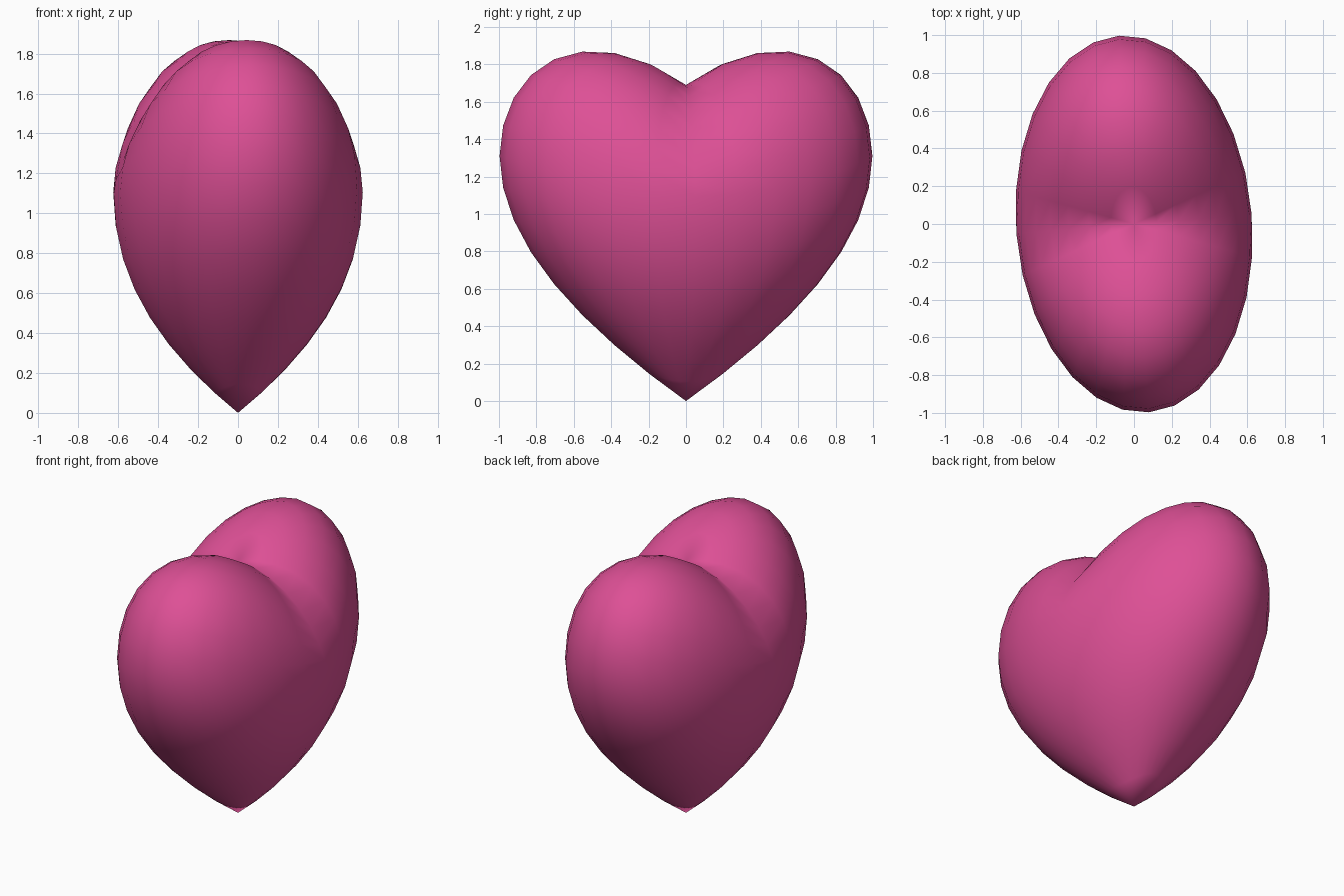
import bpy, bmesh, math

if "Cube" in bpy.data.objects:
    bpy.data.objects.remove(bpy.data.objects["Cube"])

WIDTH, HALF_H = 0.625, 0.845   # half thickness in x, half height of the base ball
TURN = 0.08                    # slight turn about z


def lift(u, v, r, c):
    """Upward shift that turns a ball into a heart (u, v: unit x and y)."""
    lobes = 0.7 * abs(v) - 0.235 * v * v
    if r < 1e-6:
        return 0.0
    cos2, sin2 = (u / r) ** 2, (v / r) ** 2
    if c <= 0:                                   # pointed lower half
        return 0.25 * (2 * r - r * r) * cos2 + (0.7 * r - 0.235 * r * r) * sin2
    w = (1 - c) ** 2                             # creased upper half
    return lobes * (1 - w) + (0.25 * cos2 + 0.465 * sin2) * w


# Heart body: a ball reshaped by the lift rule
bm = bmesh.new()
bmesh.ops.create_uvsphere(bm, u_segments=28, v_segments=16, radius=1)
for vert in bm.verts:
    u, v, c = vert.co
    r = math.hypot(u, v)
    z = HALF_H * (1 + c) + lift(u, v, r, c)
    x, y = WIDTH * u, v
    vert.co = (x * math.cos(TURN) - y * math.sin(TURN),
               x * math.sin(TURN) + y * math.cos(TURN), z)
for face in bm.faces:
    face.smooth = True
bmesh.ops.recalc_face_normals(bm, faces=bm.faces)

mesh = bpy.data.meshes.new("heart")
bm.to_mesh(mesh)
bm.free()
heart = bpy.data.objects.new("heart", mesh)
bpy.context.collection.objects.link(heart)

pink = bpy.data.materials.new("pink")
pink.diffuse_color = (0.73, 0.08, 0.305, 1)
pink.use_nodes = True
pink.node_tree.nodes["Principled BSDF"].inputs["Base Color"].default_value = pink.diffuse_color
mesh.materials.append(pink)
